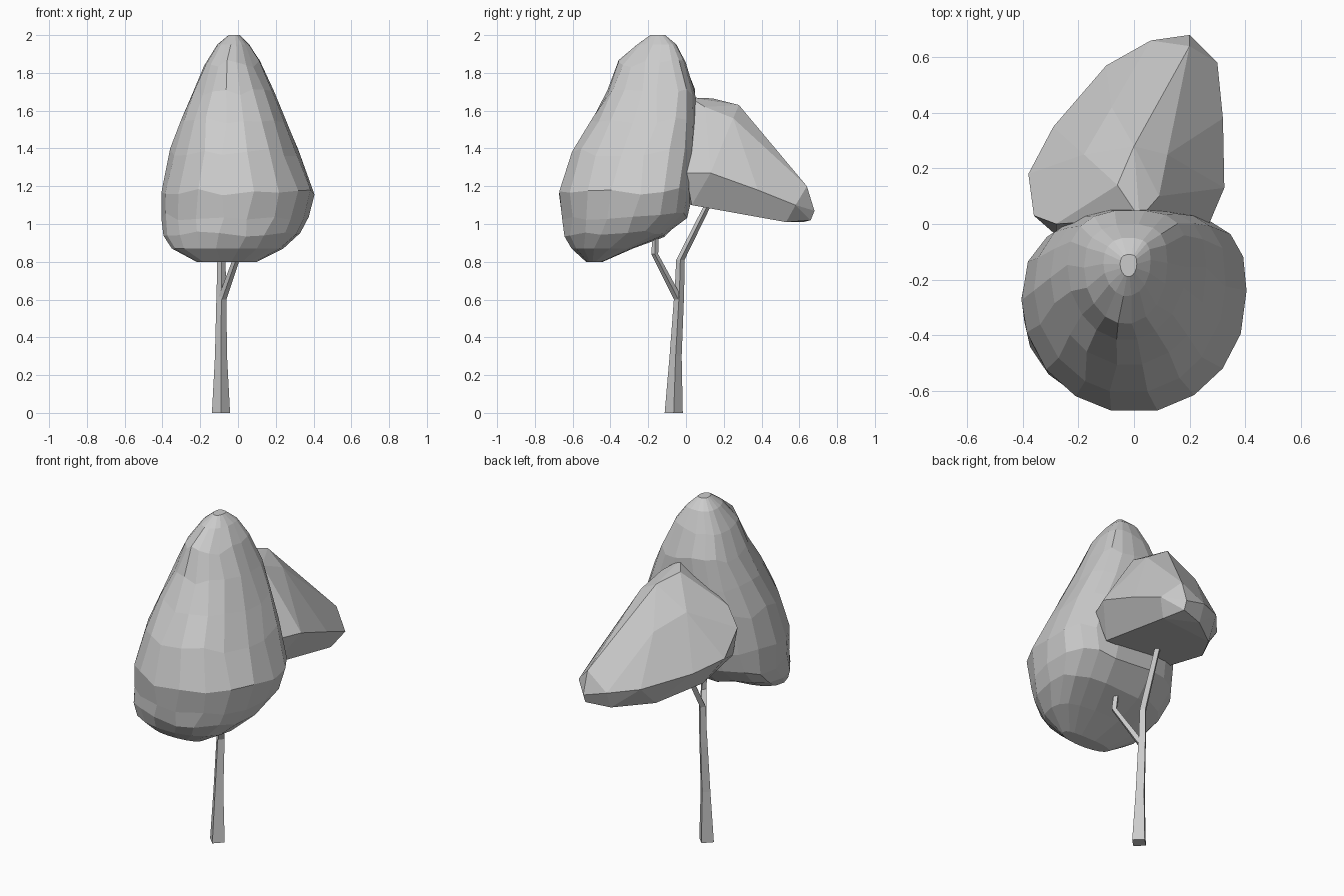
import bpy, bmesh, math, random

random.seed(4)
cube = bpy.data.objects.get("Cube")
if cube:
    bpy.data.objects.remove(cube)

grey = bpy.data.materials.new("plain grey")
grey.use_nodes = True
COLOUR = (0.6, 0.6, 0.6, 1)
grey.diffuse_color = COLOUR
grey.node_tree.nodes["Principled BSDF"].inputs["Base Color"].default_value = COLOUR


def finish(name, bm):
    """Turn a bmesh into a flat-shaded object."""
    bmesh.ops.recalc_face_normals(bm, faces=bm.faces)
    mesh = bpy.data.meshes.new(name)
    bm.to_mesh(mesh)
    bm.free()
    mesh.materials.append(grey)
    obj = bpy.data.objects.new(name, mesh)
    bpy.context.collection.objects.link(obj)
    return obj


def loft(name, rings):
    """Skin a stack of point rings and cap both ends."""
    bm = bmesh.new()
    rows = [[bm.verts.new(p) for p in ring] for ring in rings]
    count = len(rows[0])
    for low, high in zip(rows, rows[1:]):
        for i in range(count):
            j = (i + 1) % count
            bm.faces.new((low[i], low[j], high[j], high[i]))
    bm.faces.new(rows[0])
    bm.faces.new(rows[-1])
    return finish(name, bm)


def limb(name, path):
    """Four-sided limb through (x, y, z, radius) stations."""
    loft(name, [[(x + r * math.cos(k * math.pi / 2), y + r * math.sin(k * math.pi / 2), z)
                 for k in range(4)] for x, y, z, r in path])


def crown_slice(z, left, right, front, back, sides=18):
    """Oval slice: round at the front, squarer at the back on the left side."""
    cx, rx = (left + right) / 2, (right - left) / 2
    cy = front + (back - front) * 0.58
    ring = []
    for k in range(sides):
        a = 2 * math.pi * (k + random.uniform(-0.12, 0.12)) / sides
        c, s = math.cos(a), math.sin(a)
        if s > 0:
            power = 0.62 if c > 0 else 0.85
            x = cx + rx * math.copysign(abs(c) ** power, c)
            y = cy + (back - cy) * s ** power
        else:
            x = cx + rx * c
            y = cy + (cy - front) * s
        lift = random.uniform(-0.02, 0.02) if 0.9 < z < 1.9 else 0
        ring.append((x, y, z + lift))
    return ring


# Trunk and its two branches
limb("trunk", [(-0.09, -0.065, 0, 0.048), (-0.09, -0.055, 0.3, 0.032), (-0.088, -0.036, 0.63, 0.026)])
limb("front_branch", [(-0.085, -0.04, 0.6, 0.024), (0, -0.165, 0.84, 0.018), (-0.02, -0.16, 1.02, 0.015)])
limb("rear_branch", [(-0.088, -0.036, 0.6, 0.026), (-0.088, -0.03, 0.81, 0.022), (-0.06, 0.14, 1.15, 0.018)])

# Tall front crown: height, left, right, front, back
slices = [
    (0.8, -0.22, 0.1, -0.53, -0.44), (0.87, -0.35, 0.24, -0.61, -0.28),
    (0.95, -0.395, 0.33, -0.65, -0.11), (1.04, -0.405, 0.375, -0.66, 0.01),
    (1.17, -0.405, 0.405, -0.68, 0.04), (1.38, -0.36, 0.33, -0.61, 0.055),
    (1.55, -0.3, 0.26, -0.51, 0.055), (1.7, -0.24, 0.19, -0.42, 0.05),
    (1.85, -0.18, 0.12, -0.36, 0), (1.95, -0.11, 0.06, -0.26, -0.05),
    (2, -0.05, 0.01, -0.19, -0.11)]
loft("front_crown", [crown_slice(*s) for s in slices])

# Low rear crown: hull around its main corners
corners = [
    (0.02, 0.02, 1.67), (-0.06, 0.14, 1.665), (0, 0.28, 1.63), (0.09, 0.1, 1.62),
    (0.12, 0.25, 1.56), (0.22, 0.2, 1.42), (-0.18, 0.25, 1.5), (-0.08, 0.42, 1.42),
    (0.14, 0.46, 1.38), (0.2, 0.64, 1.2), (0.2, 0.68, 1.07), (0.06, 0.66, 1.11),
    (0.3, 0.58, 1.1), (0.32, 0.38, 1.18), (0.325, 0.13, 1.27), (0.27, 0, 1.27),
    (0.22, 0.03, 1.1), (0.24, 0.53, 1.01), (0.2, 0.66, 1.02), (0.2, 0.02, 1.4),
    (-0.36, 0.03, 1.37), (-0.28, 0, 1.47), (-0.38, 0.18, 1.25), (-0.29, 0.35, 1.2),
    (-0.28, 0.24, 1.1), (-0.1, 0.57, 1.14), (-0.13, 0.47, 1.03), (0.06, 0.62, 1.01),
    (-0.28, -0.04, 1.16)]
bm = bmesh.new()
for corner in corners:
    bm.verts.new(corner)
bmesh.ops.convex_hull(bm, input=bm.verts)
bmesh.ops.delete(bm, geom=[v for v in bm.verts if not v.link_faces], context='VERTS')
bmesh.ops.dissolve_limit(bm, angle_limit=math.radians(6), verts=bm.verts, edges=bm.edges)
finish("rear_crown", bm)
